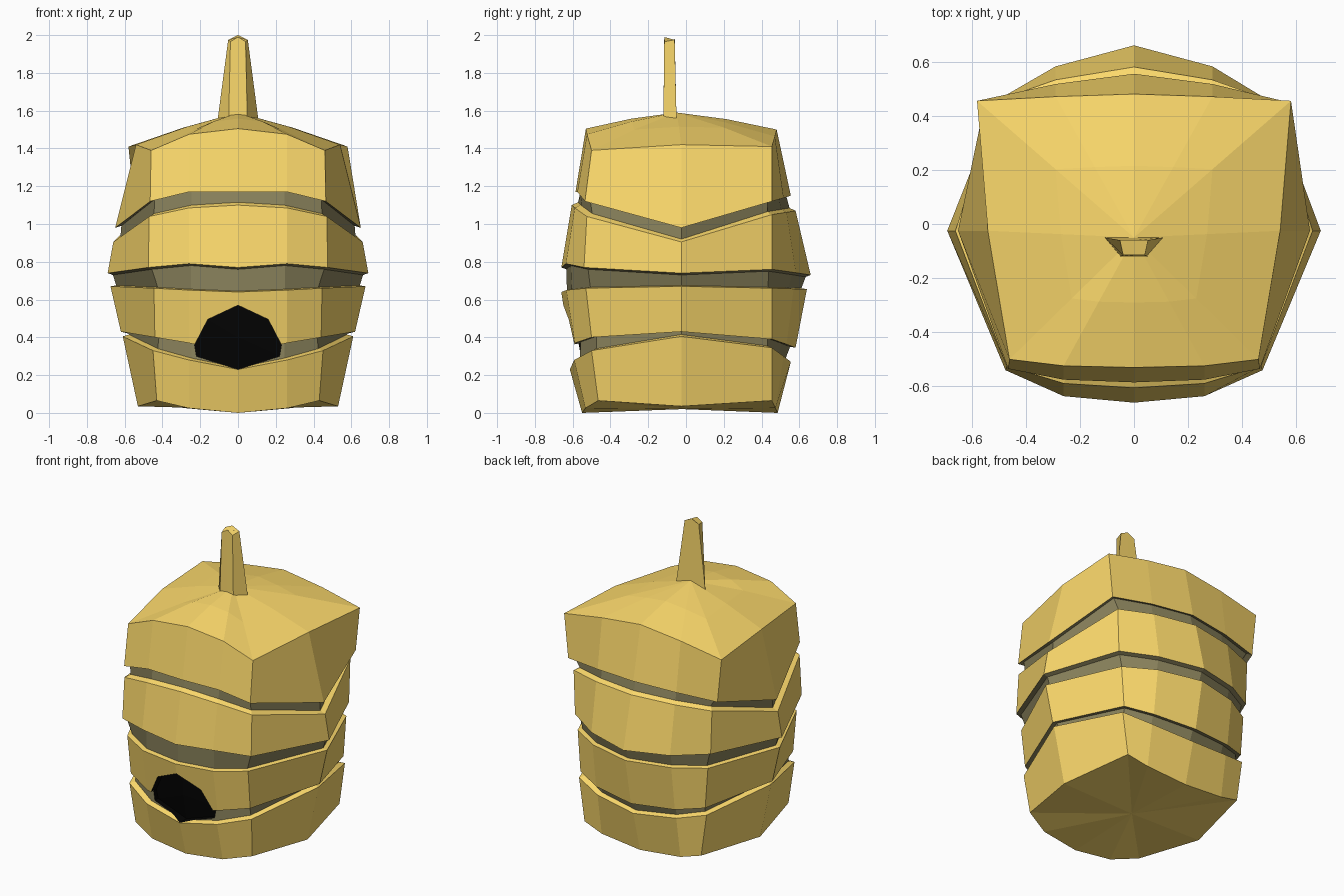
import bpy, bmesh

if "Cube" in bpy.data.objects:
    bpy.data.objects.remove(bpy.data.objects["Cube"])


def material(name, rgb):
    m = bpy.data.materials.new(name)
    m.diffuse_color = (*rgb, 1)
    m.use_nodes = True
    m.node_tree.nodes["Principled BSDF"].inputs["Base Color"].default_value = m.diffuse_color
    return m


GOLD = material("honey_gold", (0.98, 0.70, 0.15))
OLIVE = material("groove_olive", (0.26, 0.23, 0.11))
BLACK = material("hole_black", (0.001, 0.001, 0.001))


def loft(name, rings, mats, strip_mats=None, top=None, bottom=None):
    """Skin closed rings; cap with a fan when a centre is given, else an n-gon."""
    bm = bmesh.new()
    loops = [[bm.verts.new(p) for p in r] for r in rings]
    n = len(rings[0])
    for k, (a, b) in enumerate(zip(loops, loops[1:])):
        for i in range(n):
            j = (i + 1) % n
            f = bm.faces.new((a[i], a[j], b[j], b[i]))
            f.material_index = strip_mats[k] if strip_mats else 0
    for loop, centre in ((loops[0], bottom), (loops[-1], top)):
        if centre is None:
            bm.faces.new(loop)
        else:
            c = bm.verts.new(centre)
            for i in range(n):
                bm.faces.new((loop[i], loop[(i + 1) % n], c))
    bmesh.ops.recalc_face_normals(bm, faces=bm.faces)
    me = bpy.data.meshes.new(name)
    bm.to_mesh(me)
    bm.free()
    ob = bpy.data.objects.new(name, me)
    bpy.context.collection.objects.link(ob)
    for m in mats:
        me.materials.append(m)
    return ob


def ring(front, f1z, corner, side, back_corner, back):
    """Mirrored 12-point outline from front middle round to back middle."""
    (fy, fz), (cx, cy, cz), (sx, sz), (bx, bz), (by, bkz) = front, corner, side, back_corner, back
    half = [(0.26, cy + 0.8 * (fy - cy), f1z), (cx, cy, cz), (sx, -0.025, sz),
            (bx, 0.455, bz), (0.29, 0.455 + 0.62 * (by - 0.455), bz + 0.6 * (bkz - bz))]
    return ([(0, fy, fz)] + half + [(0, by, bkz)]
            + [(-x, y, z) for x, y, z in reversed(half)])


def inset(r, s, dz):
    return [(x * s, y * s, z + dz) for x, y, z in r]


# Four stacked bands, each as (bottom outline, top outline)
bands = [
    (ring((-0.55, 0.0), 0.025, (0.43, -0.465, 0.065), (0.53, 0.035), (0.43, 0.065), (0.485, 0.0)),
     ring((-0.615, 0.23), 0.28, (0.45, -0.50, 0.33), (0.61, 0.405), (0.47, 0.345), (0.555, 0.27))),
    (ring((-0.61, 0.31), 0.37, (0.44, -0.50, 0.40), (0.62, 0.43), (0.46, 0.39), (0.58, 0.345)),
     ring((-0.66, 0.64), 0.65, (0.445, -0.53, 0.66), (0.675, 0.67), (0.48, 0.66), (0.64, 0.655))),
    (ring((-0.66, 0.77), 0.79, (0.475, -0.54, 0.77), (0.69, 0.74), (0.50, 0.76), (0.66, 0.73)),
     ring((-0.605, 1.10), 1.085, (0.47, -0.525, 1.04), (0.66, 0.905), (0.51, 1.05), (0.58, 1.07))),
    (ring((-0.585, 1.17), 1.17, (0.465, -0.535, 1.12), (0.65, 0.98), (0.55, 1.12), (0.555, 1.15)),
     ring((-0.53, 1.505), 1.475, (0.46, -0.50, 1.39), (0.54, 1.42), (0.58, 1.41), (0.48, 1.50))),
]

# Groove shape: lower-lip inset and rise, upper inset and rise
grooves = [(0.945, 0.01, 0.95, 0.005), (0.955, 0.005, 0.96, -0.01), (0.945, 0.015, 0.95, 0.01)]

# Hive body: bands joined by grooves
rings, mats = [], []
for k, (lo, hi) in enumerate(bands):
    rings += [lo, hi]
    mats.append(0)
    if k < 3:
        s0, z0, s1, z1 = grooves[k]
        rings += [inset(hi, s0, z0), inset(bands[k + 1][0], s1, z1)]
        mats += [0, 1, 1]
# Domed roof ring halfway to the apex
apex = (0, -0.05, 1.59)
rings.append([((x + apex[0]) / 2, (y + apex[1]) / 2, (z + apex[2]) / 2 + 0.01)
              for x, y, z in bands[3][1]])
mats.append(0)
hive = loft("hive_body", rings, [GOLD, OLIVE], mats, top=apex, bottom=(0, -0.02, 0.02))

# Entrance hole, cut with a dark shallow pocket
half = [(0.16, 0.495), (0.23, 0.36), (0.22, 0.30)]
outline = [(0, 0.57)] + half + [(0, 0.23)] + [(-x, z) for x, z in reversed(half)]
cutter = loft("entrance_cutter",
              [[(x, -0.9, z) for x, z in outline],
               [(x, -0.565 - 0.13 * (z - 0.4) + 0.12 * abs(x), z) for x, z in outline]],
              [BLACK], top=(0, -0.575, 0.4))
cutter.hide_render = True
cutter.display_type = 'WIRE'
cut = hive.modifiers.new("entrance", 'BOOLEAN')
cut.operation = 'DIFFERENCE'
cut.solver = 'EXACT'
cut.material_mode = 'TRANSFER'
cut.object = cutter

# Tapered stalk on the roof, with a peaked tip
stalk = [[(-0.05, -0.12, 1.53), (0, -0.12, 1.53), (0.05, -0.12, 1.53),
          (0.108, -0.05, 1.55), (0, -0.05, 1.55), (-0.108, -0.05, 1.55)],
         [(-0.04, -0.115, 1.965), (0, -0.115, 1.99), (0.04, -0.115, 1.965),
          (0.052, -0.06, 1.975), (0, -0.06, 2.0), (-0.052, -0.06, 1.975)]]
loft("roof_stalk", stalk, [GOLD])
